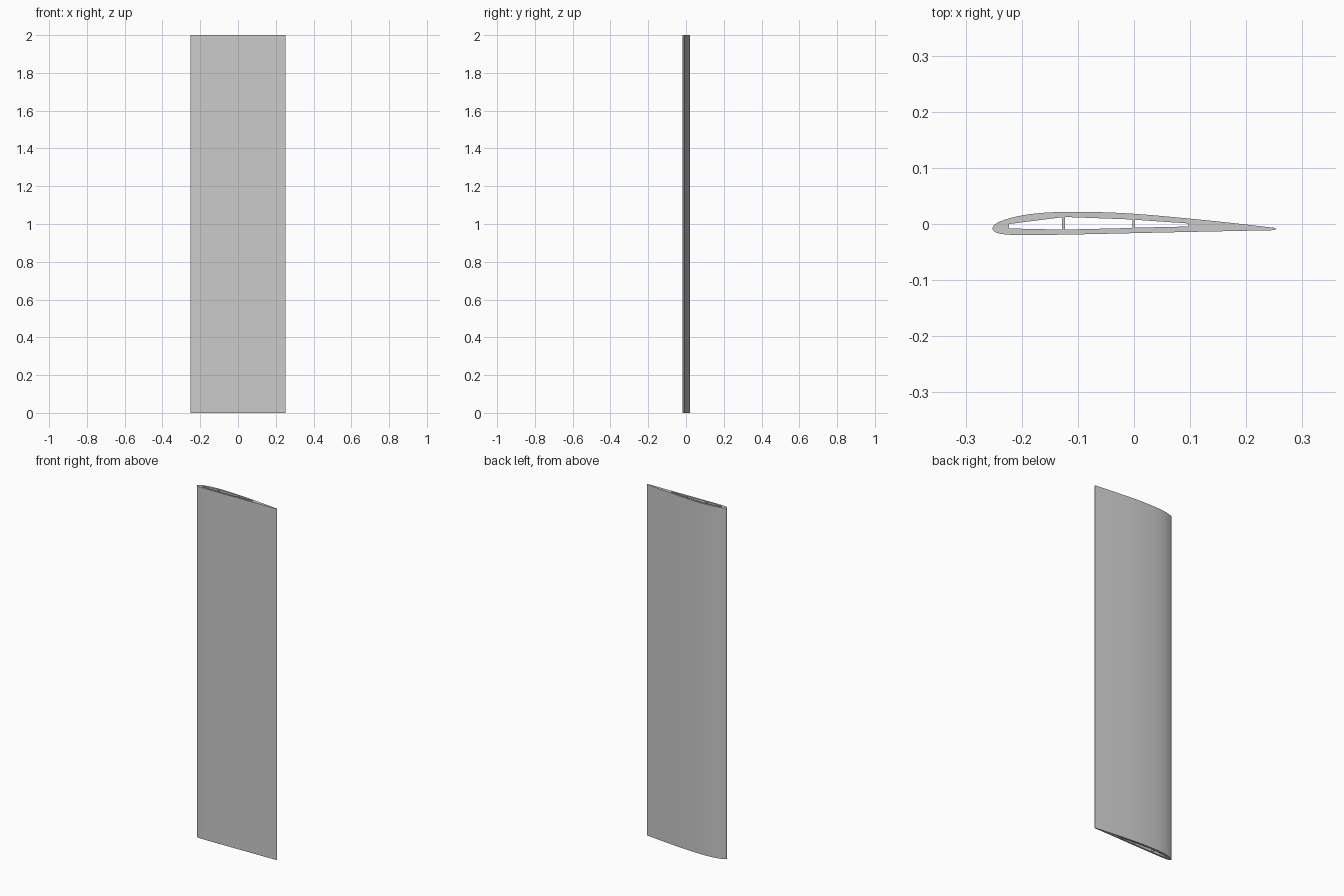
import bpy
import bmesh
from mathutils import Vector

cube = bpy.data.objects.get("Cube")
if cube:
    bpy.data.objects.remove(cube, do_unlink=True)

HEIGHT = 2.0


def make_material(name, value):
    mat = bpy.data.materials.new(name)
    mat.use_nodes = True
    colour = (value, value, value, 1)
    mat.diffuse_color = colour
    mat.node_tree.nodes["Principled BSDF"].inputs["Base Color"].default_value = colour
    return mat


def smooth_path(points, steps=4):
    """Catmull-Rom curve through the points."""
    pts = [Vector(p) for p in points]
    pts = [2 * pts[0] - pts[1]] + pts + [2 * pts[-1] - pts[-2]]
    path = []
    for a, b, c, d in zip(pts, pts[1:], pts[2:], pts[3:]):
        for i in range(steps):
            t = i / steps
            path.append(b + t / 2 * (c - a + t * (2*a - 5*b + 4*c - d + t * (3*b - a - 3*c + d))))
    return path + [pts[-2]]


# Wing section: from the trailing edge over the back, round the nose, along the front
skin = smooth_path([
    (.252, -.007), (.2, -.001), (.15, .0045), (.1, .0095), (.05, .0142), (0, .0182),
    (-.05, .0208), (-.11, .0217), (-.15, .0207), (-.18, .0182), (-.21, .0132),
    (-.235, .006), (-.247, .0), (-.252, -.0075), (-.247, -.0145), (-.23, -.0185),
    (-.19, -.0198), (-.1, -.0185), (0, -.0163), (.1, -.0141), (.252, -.011),
])

# Three lightening channels separated by two thin spars
channels = [
    [(-.223, -.008), (-.223, 0), (-.128, .012), (-.128, -.010)],
    [(-.123, -.010), (-.123, .0125), (-.003, .008), (-.003, -.007)],
    [(.002, -.0065), (.002, .0075), (.097, .001), (.097, -.0045)],
]

# Fill the section around the channels and extrude it along the span
bm = bmesh.new()
edges = []
for loop in [skin] + channels:
    verts = [bm.verts.new((p[0], p[1], 0)) for p in loop]
    edges += [bm.edges.new((v, verts[i - 1])) for i, v in enumerate(verts)]
bmesh.ops.triangle_fill(bm, use_beauty=True, edges=edges, normal=(0, 0, 1))
result = bmesh.ops.extrude_face_region(bm, geom=bm.faces[:], use_keep_orig=True)
top = [g for g in result["geom"] if isinstance(g, bmesh.types.BMVert)]
bmesh.ops.translate(bm, verts=top, vec=(0, 0, HEIGHT))
bmesh.ops.recalc_face_normals(bm, faces=bm.faces[:])

mesh = bpy.data.meshes.new("wing_section")
bm.to_mesh(mesh)
bm.free()
mesh.materials.append(make_material("light grey", 0.6))
wing = bpy.data.objects.new("wing_section", mesh)
bpy.context.collection.objects.link(wing)

# Smooth skin with crisp ends and channel corners
bpy.ops.object.select_all(action="DESELECT")
wing.select_set(True)
bpy.context.view_layer.objects.active = wing
bpy.ops.object.shade_smooth_by_angle(angle=0.52)
